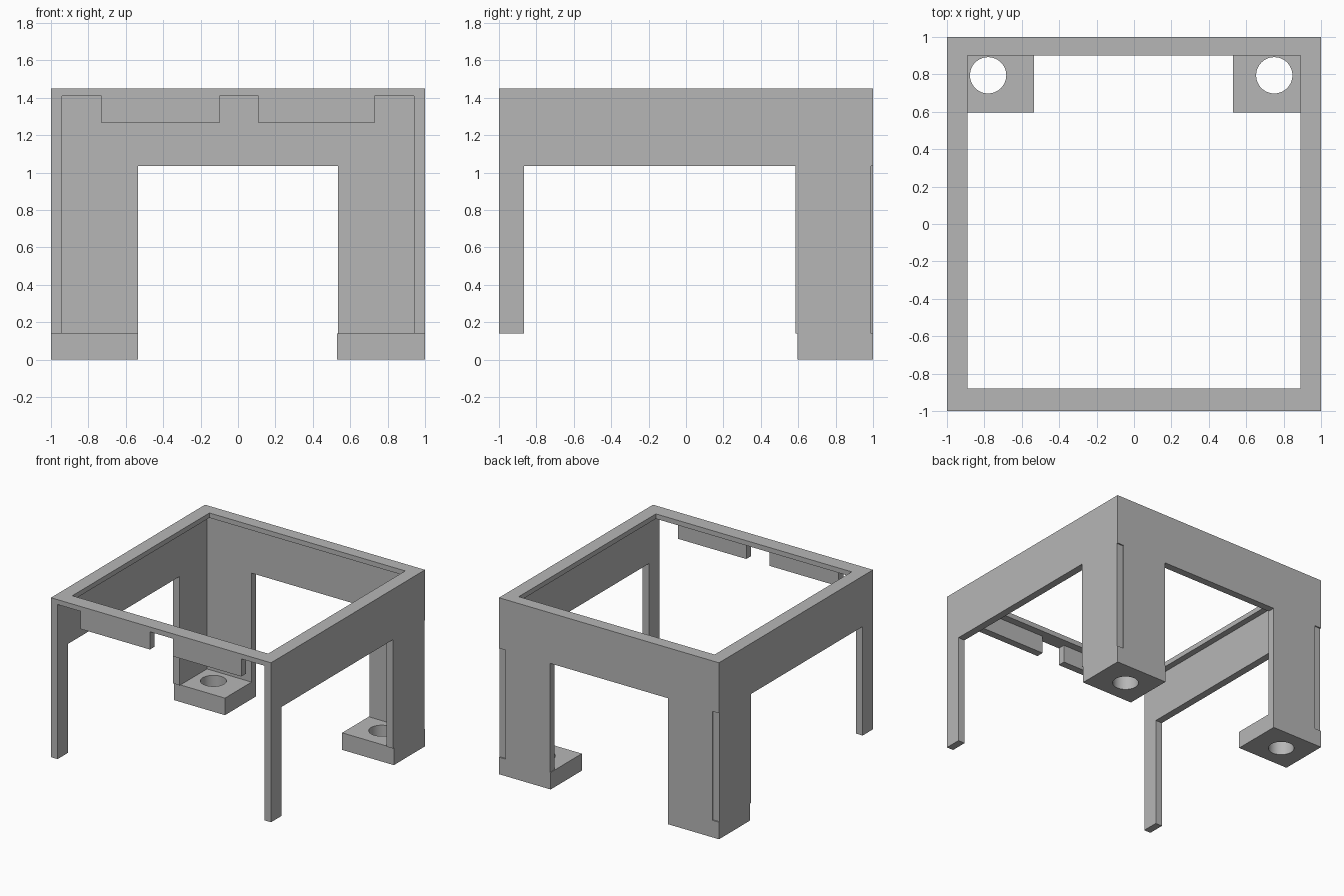
import bpy
import bmesh
import math
from mathutils import Vector

cube = bpy.data.objects.get("Cube")
if cube:
    bpy.data.objects.remove(cube, do_unlink=True)

grey = bpy.data.materials.new("plain grey")
grey.use_nodes = True
grey.diffuse_color = (0.47, 0.47, 0.47, 1)
grey.node_tree.nodes["Principled BSDF"].inputs["Base Color"].default_value = grey.diffuse_color

TOP, LIP, ARCH, FOOT = 1.45, 1.41, 1.035, 0.14   # key heights
WALL = 0.06                                      # wall thickness


def place(axis, a, b, d):
    return {"x": (d, a, b), "y": (a, d, b), "z": (a, b, d)}[axis]


def prism(name, loops, axis, lo, hi):
    """Extrude an outline, with optional hole loops, along an axis."""
    bm = bmesh.new()
    edges = []
    for loop in loops:
        vs = [bm.verts.new(place(axis, a, b, lo)) for a, b in loop]
        edges += [bm.edges.new((v, vs[i - 1])) for i, v in enumerate(vs)]
    bmesh.ops.triangle_fill(bm, edges=edges, use_beauty=True,
                            normal=place(axis, 0, 0, 1))
    out = bmesh.ops.extrude_face_region(bm, geom=bm.faces[:], use_keep_orig=True)
    moved = [g for g in out["geom"] if isinstance(g, bmesh.types.BMVert)]
    bmesh.ops.translate(bm, verts=moved, vec=Vector(place(axis, 0, 0, hi - lo)))
    bmesh.ops.recalc_face_normals(bm, faces=bm.faces[:])
    mesh = bpy.data.meshes.new(name)
    bm.to_mesh(mesh)
    bm.free()
    mesh.materials.append(grey)
    obj = bpy.data.objects.new(name, mesh)
    bpy.context.collection.objects.link(obj)
    return obj


def rect(a0, a1, b0, b1):
    return [(a0, b0), (a1, b0), (a1, b1), (a0, b1)]


def circle(cx, cy, r, n=48):
    return [(cx + r * math.cos(math.tau * i / n), cy + r * math.sin(math.tau * i / n))
            for i in range(n)]


# Top rim with an inward lip
prism("top_rim", [rect(-1, 1, -1, 1), rect(-0.89, 0.89, -0.88, 0.9)], "z", LIP, TOP)

# Side walls: narrow front leg, wide back leg set in slightly at the rear edge
side = [(-1, FOOT), (-0.865, FOOT), (-0.865, ARCH), (0.585, ARCH), (0.585, FOOT),
        (0.99, FOOT), (0.99, ARCH), (1, ARCH), (1, LIP), (-1, LIP)]
prism("right_wall", [side], "x", -1, WALL - 1)
prism("left_wall", [side], "x", 1 - WALL, 1)

# Back wall with a wide opening between its legs
w = 1 - WALL
back = [(-w, FOOT), (-0.535, FOOT), (-0.535, ARCH), (0.535, ARCH), (0.535, FOOT),
        (w, FOOT), (w, LIP), (-w, LIP)]
prism("back_wall", [back], "y", 1 - WALL, 1)

# Tabs hanging from the front of the rim
prism("front_tab_right", [rect(-0.73, -0.1, 1.265, LIP)], "y", -1, WALL - 1)
prism("front_tab_left", [rect(0.11, 0.73, 1.265, LIP)], "y", -1, WALL - 1)

# Back feet with screw holes
feet = [
    prism("foot_right", [rect(-1, -0.535, 0.595, 1), circle(-0.78, 0.795, 0.097)], "z", 0, FOOT),
    prism("foot_left", [rect(0.53, 1, 0.595, 1), circle(0.75, 0.795, 0.097)], "z", 0, FOOT),
]
bpy.ops.object.select_all(action="DESELECT")
for foot in feet:
    foot.select_set(True)
bpy.context.view_layer.objects.active = feet[0]
bpy.ops.object.shade_smooth_by_angle(angle=math.radians(30))
